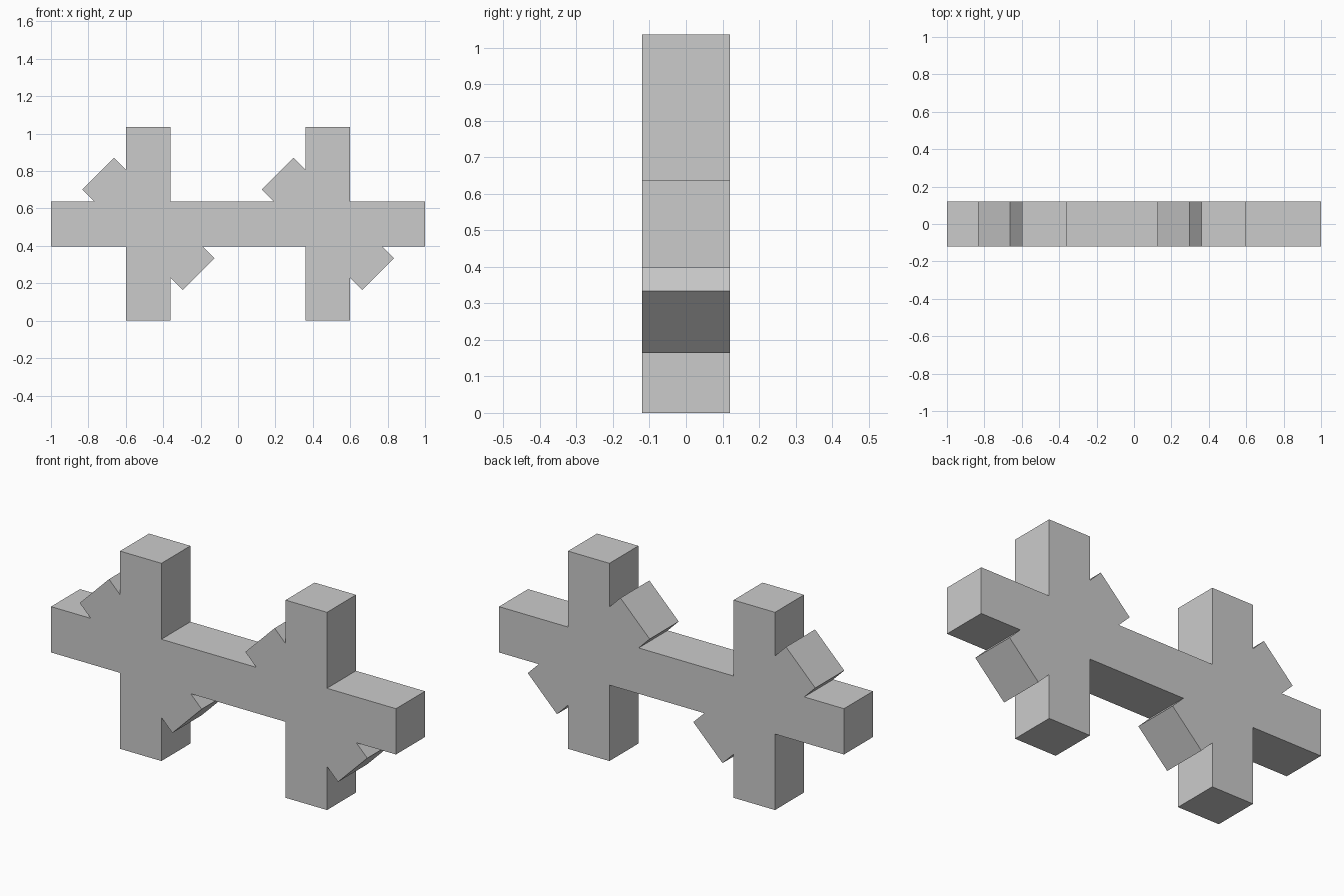
import bpy
import bmesh
from math import sqrt
from mathutils import Vector

cube = bpy.data.objects.get("Cube")
if cube:
    bpy.data.objects.remove(cube, do_unlink=True)

HALF = 0.12       # half thickness of every bar
MID = 0.518       # height of the beam axis
HUB = 0.48        # distance of each post from the middle
REACH = 0.38      # brace length from its hub

# Plain grey material
grey = bpy.data.materials.new("plain_grey")
grey.use_nodes = True
colour = (0.6, 0.6, 0.6, 1)
grey.diffuse_color = colour
grey.node_tree.nodes["Principled BSDF"].inputs["Base Color"].default_value = colour


def hub_outline(x):
    """Upper outline of one hub: slanted brace stub, then upright post."""
    along = Vector((-1, 1)) / sqrt(2) * REACH
    side = Vector((1, 1)) / sqrt(2) * HALF
    notch = HALF * (1 + sqrt(2))
    points = [(-notch, HALF), along - side, along + side, (-HALF, notch),
              (-HALF, MID), (HALF, MID), (HALF, HALF)]
    return [Vector(p) + Vector((x, 0)) for p in points]


# The lower outline is the upper one turned half a circle
upper = [Vector((-1, HALF)), *hub_outline(-HUB), *hub_outline(HUB), Vector((1, HALF))]
outline = upper + [-p for p in upper]

# Fused beam, posts and braces, extruded front to back
bm = bmesh.new()
front = bm.faces.new([bm.verts.new((p.x, -HALF, p.y + MID)) for p in outline])
extruded = bmesh.ops.extrude_face_region(bm, geom=[front], use_keep_orig=True)
back = [v for v in extruded["geom"] if isinstance(v, bmesh.types.BMVert)]
bmesh.ops.translate(bm, verts=back, vec=(0, 2 * HALF, 0))
bmesh.ops.recalc_face_normals(bm, faces=bm.faces)

mesh = bpy.data.meshes.new("braced_beam_with_posts")
bm.to_mesh(mesh)
bm.free()
mesh.materials.append(grey)
frame = bpy.data.objects.new("braced_beam_with_posts", mesh)
bpy.context.collection.objects.link(frame)
